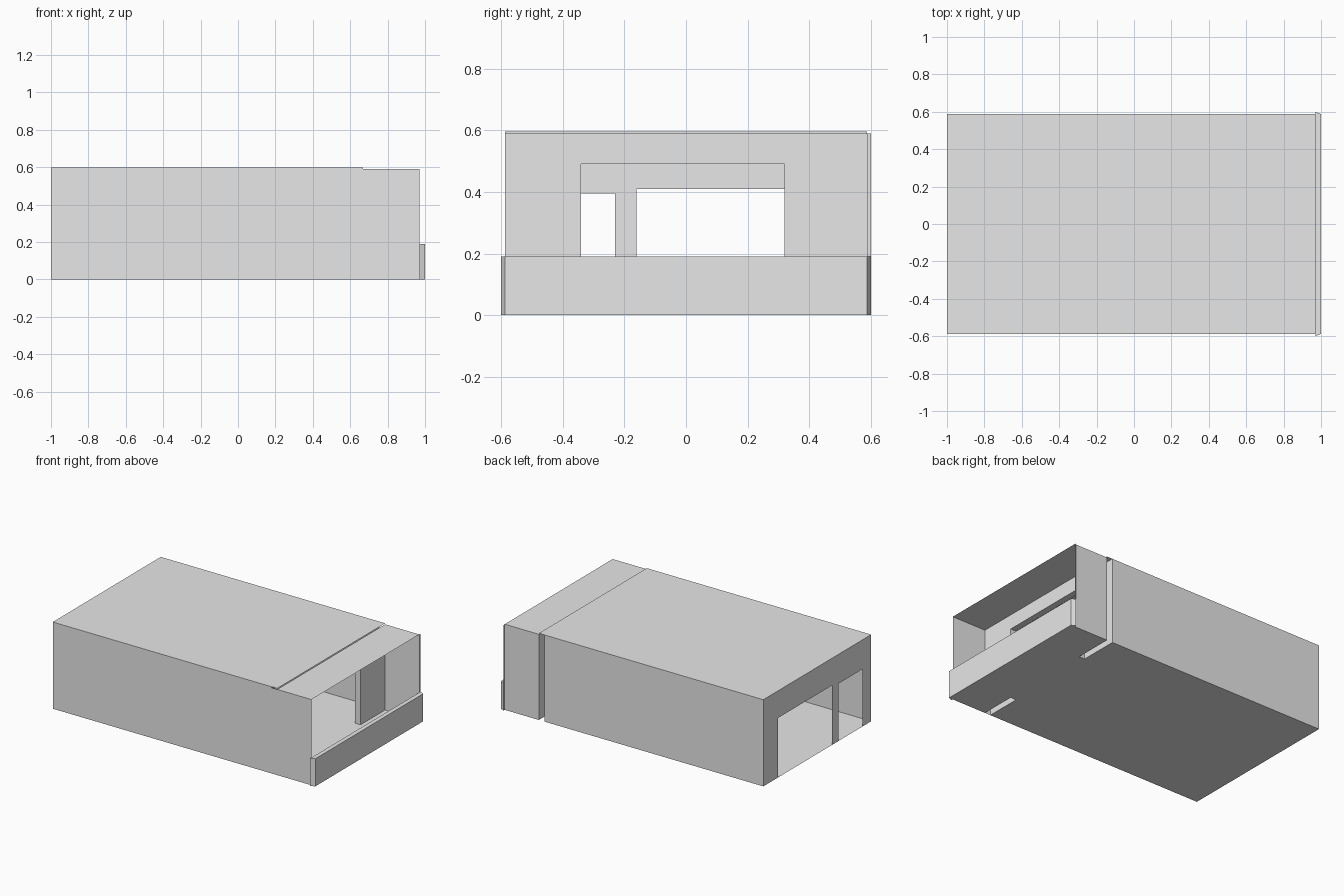
import bpy

if "Cube" in bpy.data.objects:
    bpy.data.objects.remove(bpy.data.objects["Cube"])

plaster = bpy.data.materials.new("plain grey plaster")
plaster.diffuse_color = (0.8, 0.8, 0.8, 1)
plaster.use_nodes = True
plaster.node_tree.nodes["Principled BSDF"].inputs["Base Color"].default_value = plaster.diffuse_color

X0, XR, XB, X1 = -1.0, 0.667, 0.71, 0.97   # back wall, room end, balcony start, open end
Y, H, HB = 0.587, 0.597, 0.59              # half width, room height, balcony height


def make(name, verts, faces):
    me = bpy.data.meshes.new(name)
    me.from_pydata(verts, [], faces)
    me.materials.append(plaster)
    ob = bpy.data.objects.new(name, me)
    bpy.context.collection.objects.link(ob)
    return ob


def panels(name, axis, pos, rects, sign=1):
    """Flat panels perpendicular to an axis; rects are (a0, a1, b0, b1) on the other two."""
    verts, faces = [], []
    for a0, a1, b0, b1 in rects:
        n = len(verts)
        for a, b in ((a0, b0), (a1, b0), (a1, b1), (a0, b1)):
            p = [a, b]
            p.insert(axis, pos)
            verts.append(p)
        f = [n, n + 1, n + 2, n + 3]
        flip = (sign < 0) != (axis == 1)
        faces.append(f[::-1] if flip else f)
    return make(name, verts, faces)


def prism(name, profile, z0, z1):
    """Upright prism from a plan outline (counter-clockwise)."""
    n = len(profile)
    verts = [(x, y, z) for z in (z0, z1) for x, y in profile]
    faces = [list(range(n))[::-1], list(range(n, 2 * n))]
    faces += [[i, (i + 1) % n, n + (i + 1) % n, n + i] for i in range(n)]
    return make(name, verts, faces)


# Room side walls, thin shells
panels("front_room_wall", 1, -Y, [(X0, XR, 0, H)], -1)
panels("rear_room_wall", 1, Y, [(X0, XR, 0, H)], 1)

# Balcony side walls; the rear one leaves a gap beside the partition
panels("front_balcony_wall", 1, -Y, [(XR, X1, 0, HB)], -1)
panels("rear_balcony_wall", 1, Y, [(XB, X1, 0, HB)], 1)
panels("rear_balcony_flange", 0, X1, [(Y, 0.6, 0, HB)], 1)

# Roofs
panels("room_roof", 2, H, [(X0, XB, -Y, Y)])
panels("balcony_roof", 2, HB, [(XB, X1, -Y, Y)])

# Floor, with slots left open under the hollow partition piers
DOOR = (-0.34, 0.32, 0.49)
panels("floor", 2, 0, [(X0, XR, -Y, Y), (XR, XB, DOOR[0], DOOR[1]),
                       (XB, X1, -Y, Y)], -1)

# End wall with a wide and a narrow opening, both down to the floor
panels("end_wall", 0, X0, [
    (-Y, -0.49, 0, H), (-0.49, -0.23, 0.395, H), (-0.23, -0.16, 0, H),
    (-0.16, 0.425, 0.41, H), (0.425, Y, 0, H)], -1)

# Hollow partition between room and balcony: two skins and the opening's reveals
for name, x, s, top in (("partition_room_skin", XR, -1, H),
                        ("partition_balcony_skin", XB, 1, HB)):
    panels(name, 0, x, [(-Y, DOOR[0], 0, top), (DOOR[1], Y, 0, top),
                        (DOOR[0], DOOR[1], DOOR[2], top)], s)
panels("left_reveal", 1, DOOR[0], [(XR, XB, 0, DOOR[2])], 1)
panels("right_reveal", 1, DOOR[1], [(XR, XB, 0, DOOR[2])], -1)
panels("top_reveal", 2, DOOR[2], [(XR, XB, DOOR[0], DOOR[1])], -1)

# Balcony parapet with slightly splayed ends
prism("parapet", [(X1, -0.6), (1.0, -0.587), (1.0, 0.587), (X1, 0.6)], 0, 0.19)
